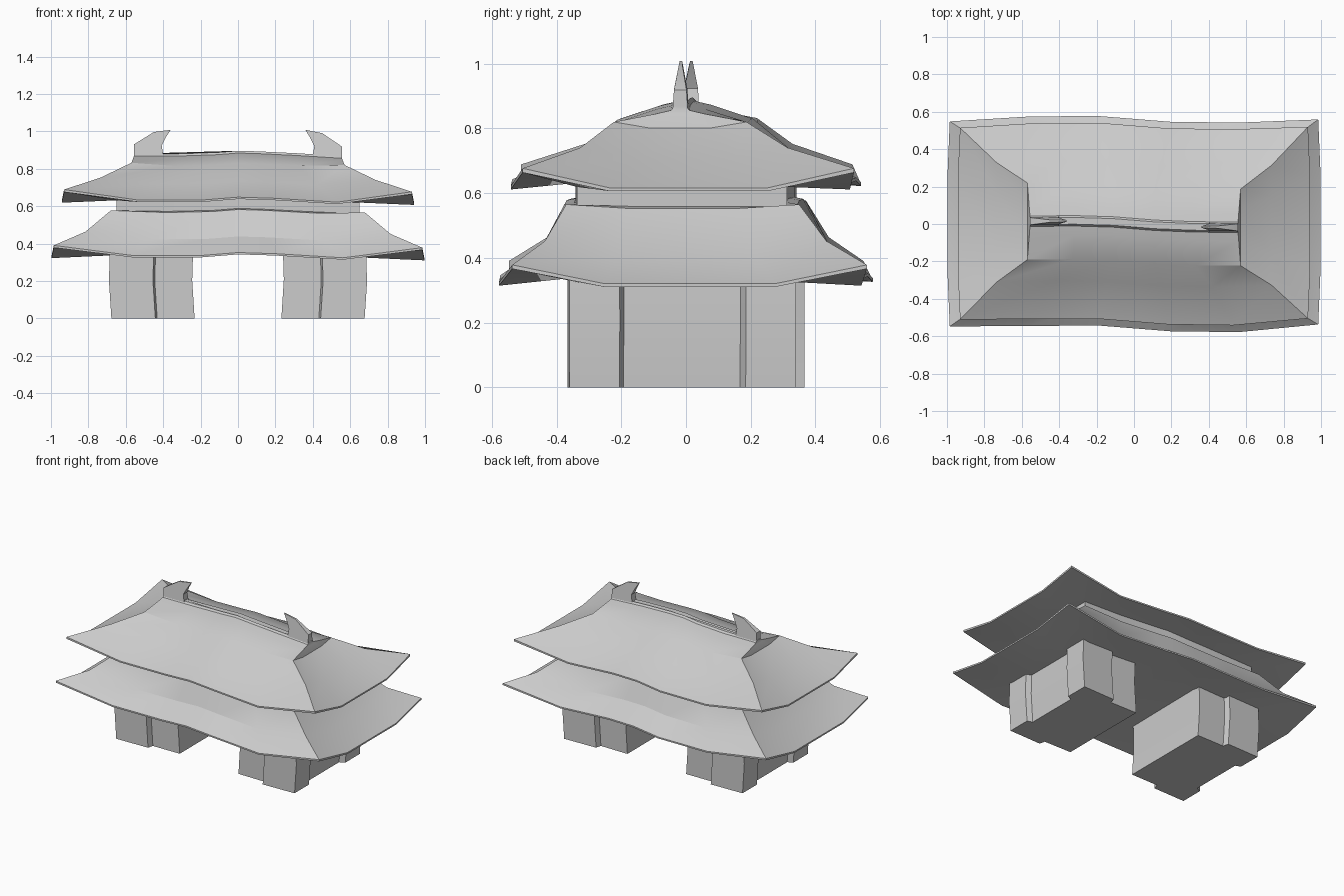
import bpy, bmesh, math

if "Cube" in bpy.data.objects:
    bpy.data.objects.remove(bpy.data.objects["Cube"])

def lerp_table(table, x):
    x = max(table[0][0], min(table[-1][0], x))
    for (x0, v0), (x1, v1) in zip(table, table[1:]):
        if x <= x1:
            return v0 + (v1 - v0) * (x - x0) / (x1 - x0)

# Gentle hand-made warp shared by all parts
SWAY = [(-1, .0), (-.55, .015), (-.2, .018), (.2, -.014), (.57, -.018), (1, .012)]
LIFT = [(-1, .0), (-.55, .004), (-.2, .004), (0, .02), (.2, .014), (.55, -.008), (1, -.012)]

def warp(p):
    x, y, z = p
    return (x, y + lerp_table(SWAY, x), z + lerp_table(LIFT, x) * min(1, z / .3))

def loft(name, rings):
    """Skin closed rings of equal point count and cap both ends."""
    bm = bmesh.new()
    rows = [[bm.verts.new(warp(p)) for p in r] for r in rings]
    n = len(rows[0])
    for a, b in zip(rows, rows[1:]):
        for i in range(n):
            j = (i + 1) % n
            bm.faces.new((a[i], a[j], b[j], b[i]))
    bm.faces.new(rows[0])
    bm.faces.new(rows[-1])
    bmesh.ops.recalc_face_normals(bm, faces=bm.faces)
    me = bpy.data.meshes.new(name)
    bm.to_mesh(me)
    bm.free()
    ob = bpy.data.objects.new(name, me)
    bpy.context.collection.objects.link(ob)
    bpy.ops.object.select_all(action='DESELECT')
    bpy.context.view_layer.objects.active = ob
    ob.select_set(True)
    bpy.ops.object.shade_smooth_by_angle(angle=math.radians(25))
    return ob

def roof_ring(ax, ay, z_mid, z_corner=None, bulge=0):
    """Rectangle whose corners are raised and whose sides bulge outwards."""
    zc = z_mid if z_corner is None else z_corner
    fx, fy = (-.57, -.2, 0, .2, .57), (-.48, .48)
    pts = [(-ax, -ay, zc)] + [(f * ax, -ay - bulge, z_mid) for f in fx]
    pts += [(ax, -ay, zc)] + [(ax + bulge, f * ay, z_mid) for f in fy]
    return pts + [(-x, -y, z) for x, y, z in pts]

# Lower roof
loft("lower_roof", [
    roof_ring(.65, .33, .335),
    roof_ring(.985, .548, .322, .378, .012),
    roof_ring(.985, .548, .332, .39, .012),
    roof_ring(.815, .435, .418, .462),
    roof_ring(.68, .36, .562, .574),
    roof_ring(.65, .33, .568),
])

# Wall band between the roofs
loft("upper_wall", [roof_ring(.65, .325, .55), roof_ring(.65, .325, .64)])

# Upper roof with its steep gable top and ridge
loft("upper_roof", [
    roof_ring(.65, .325, .628),
    roof_ring(.93, .512, .618, .675, .012),
    roof_ring(.93, .512, .628, .688, .012),
    roof_ring(.735, .32, .715, .75),
    roof_ring(.57, .205, .81, .828),
    roof_ring(.56, .075, .853),
    roof_ring(.556, .028, .864),
    roof_ring(.556, .018, .876),
])

# Legs: main block with a pillar at each outer corner; ridge ornaments on top
HALF = [(.24, -.312), (.44, -.312), (.45, -.35), (.685, -.35), (.685, -.195), (.65, -.18)]
FOOT = HALF + [(x, -y) for x, y in reversed(HALF)]
HORN = [(.555, .86), (.555, .927), (.45, .992), (.36, 1.004), (.385, .965), (.408, .92), (.398, .86)]
for side, label in ((-1, "left"), (1, "right")):
    loft(label + "_leg", [[(side * (x + dx), y, z) for x, y in FOOT]
                          for z, dx in ((0, -.008), (.2, .005), (.36, 0))])
    loft(label + "_ridge_ornament", [
        [(side * x, k * (.004 + .02 * min(1, (1.004 - z) / .1)), z) for x, z in HORN]
        for k in (-1, 1)])
